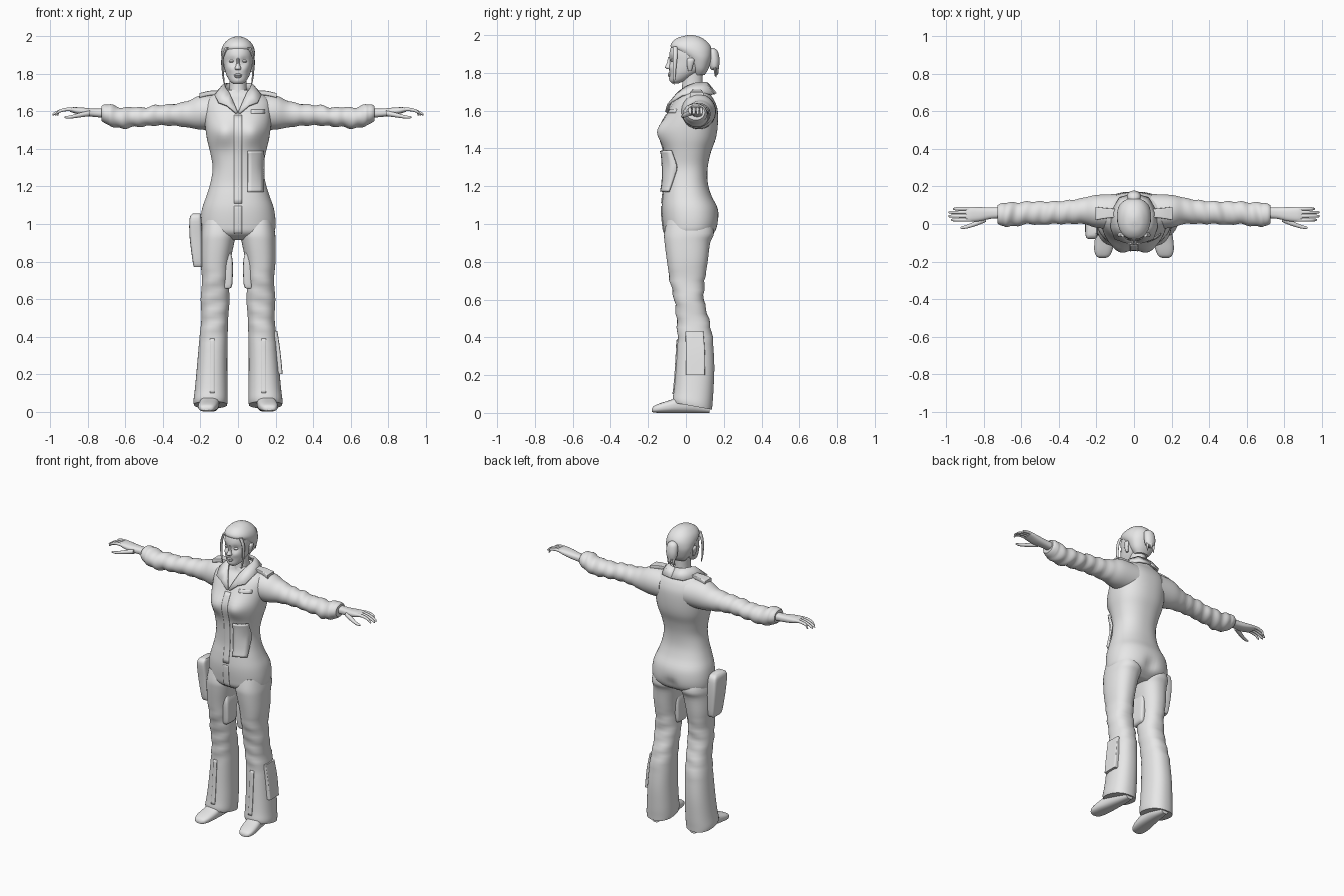
import bpy, bmesh, math
from mathutils import Vector
from mathutils.bvhtree import BVHTree

grey = bpy.data.materials.new("plain_grey")
grey.diffuse_color = (0.8, 0.8, 0.8, 1)


def finish(name, bm, mirror=False, angle=40):
    bmesh.ops.recalc_face_normals(bm, faces=bm.faces)
    me = bpy.data.meshes.new(name)
    bm.to_mesh(me)
    bm.free()
    me.materials.append(grey)
    me.shade_smooth()
    me.set_sharp_from_angle(angle=math.radians(angle))
    ob = bpy.data.objects.new(name, me)
    bpy.context.collection.objects.link(ob)
    if mirror:
        ob.modifiers.new("mirror", 'MIRROR').use_mirror_merge = False
    return ob


def smooth_rows(rows, steps):
    """Catmull-Rom interpolation between cross-sections."""
    out = []
    for i in range(len(rows) - 1):
        p = [rows[max(i - 1, 0)], rows[i], rows[i + 1], rows[min(i + 2, len(rows) - 1)]]
        for s in range(steps):
            t = s / steps
            out.append([0.5 * (2 * b + (c - a) * t + (2 * a - 5 * b + 4 * c - d) * t * t
                               + (3 * b - a - 3 * c + d) * t ** 3) for a, b, c, d in zip(*p)])
    return out + [list(rows[-1])]


def loft(name, rows, axis='z', power=2.0, n=32, steps=4, mirror=False, warp=None, angle=40):
    """Rows are (position, low a, high a, low b, high b) along an axis."""
    bm = bmesh.new()
    rings = []
    for t, a0, a1, b0, b1 in smooth_rows(rows, steps):
        ring = []
        for k in range(n):
            th = 2 * math.pi * (k + 0.5) / n
            c, s = math.cos(th), math.sin(th)
            a = (a0 + a1) / 2 + (a1 - a0) / 2 * math.copysign(abs(c) ** (2 / power), c)
            b = (b0 + b1) / 2 + (b1 - b0) / 2 * math.copysign(abs(s) ** (2 / power), s)
            co = Vector({'z': (a, b, t), 'x': (t, a, b), 'y': (a, t, b)}[axis])
            if warp:
                warp(co)
            ring.append(bm.verts.new(co))
        rings.append(ring)
    for r, q in zip(rings, rings[1:]):
        for k in range(n):
            bm.faces.new((r[k], r[(k + 1) % n], q[(k + 1) % n], q[k]))
    bm.faces.new(rings[0])
    bm.faces.new(rings[-1])
    return finish(name, bm, mirror, angle)


def bump(v, x, z, size):
    return math.exp(-((abs(v.x) - x) ** 2 + (v.z - z) ** 2) / (size * size))


# Torso of the overalls, with chest and seat shaped in
def shape_torso(v):
    if v.y < 0:
        v.y -= 0.036 * bump(v, 0.075, 1.485, 0.065)
    elif v.z < 1.15:
        v.y -= 0.02 * bump(v, 0.0, 0.98, 0.04)


torso_rows = [(.915, .1, -.06, .09), (.95, .185, -.11, .15), (1.0, .2, -.122, .172),
              (1.08, .192, -.128, .168), (1.15, .168, -.122, .135), (1.22, .147, -.112, .115),
              (1.3, .135, -.112, .115), (1.38, .148, -.116, .132), (1.45, .165, -.123, .157),
              (1.52, .175, -.122, .168), (1.6, .18, -.092, .168), (1.65, .172, -.062, .152),
              (1.685, .14, -.03, .13), (1.715, .07, -.02, .115)]
torso = loft("torso", [(z, -x, x, a, b) for z, x, a, b in torso_rows],
             power=2.3, n=64, warp=shape_torso)


# Flared trouser legs with a hem that drops toward the heel
def shape_leg(v):
    v.z -= 0.22 * (v.y - 0.04) * max(0, 1 - v.z / 0.2)
    if 0.4 < v.z < 0.75:
        v.y += 0.004 * math.sin(v.z * 75 + v.x * 20)


leg = loft("trouser_leg", [(1.02, .03, .185, -.1, .13), (.95, .012, .198, -.115, .148),
                           (.9, .02, .2, -.113, .128), (.8, .04, .2, -.1, .115),
                           (.7, .05, .192, -.085, .1), (.6, .045, .199, -.062, .095),
                           (.5, .052, .195, -.05, .12), (.4, .055, .205, -.045, .14),
                           (.25, .057, .218, -.052, .15), (.12, .055, .23, -.062, .145),
                           (.06, .055, .237, -.07, .14), (.035, .058, .235, -.068, .138)],
           power=2.3, n=40, mirror=True, warp=shape_leg)

# Shoes
loft("shoe", [(.125, .115, .165, 0, .05), (.05, .1, .185, 0, .09), (-.03, .1, .2, 0, .085),
              (-.09, .105, .21, 0, .066), (-.14, .115, .212, 0, .05),
              (-.17, .13, .202, .002, .036), (-.18, .15, .186, .006, .022)],
     'y', power=2.6, mirror=True)


# Wrinkled sleeves
def shape_sleeve(v):
    if 0.25 < v.x < 0.69:
        w = 0.05 * math.sin(v.x * 85 + v.y * 25) * min(1, (v.x - .25) * 10)
        v.y += (v.y - .055) * w
        v.z += (v.z - 1.575) * w * 1.3


loft("sleeve", [(.09, -.03, .16, 1.5, 1.69), (.2, -.02, .155, 1.503, 1.685),
                (.27, 0, .14, 1.515, 1.655), (.36, 0, .125, 1.525, 1.638),
                (.45, 0, .12, 1.525, 1.632), (.5, -.005, .12, 1.52, 1.62),
                (.56, 0, .12, 1.517, 1.624), (.62, -.01, .115, 1.508, 1.62),
                (.67, -.015, .115, 1.52, 1.634), (.71, -.008, .11, 1.537, 1.638),
                (.727, .003, .1, 1.55, 1.63)], 'x', mirror=True, steps=6, warp=shape_sleeve)

# Hands, fingers and thumbs
loft("hand", [(.69, .03, .09, 1.565, 1.617), (.76, .028, .088, 1.57, 1.615),
              (.82, .015, .09, 1.577, 1.62), (.87, .012, .091, 1.59, 1.623),
              (.895, .016, .088, 1.598, 1.62)], 'x', power=2.5, n=24, mirror=True)
for i, (y, reach) in enumerate(((.022, .975), (.042, .99), (.062, .988), (.081, .965))):
    path = ((.865, 1.608, .01), (.91, 1.611, .0095), (.95, 1.602, .0085),
            (reach - .008, 1.587, .007), (reach, 1.582, .003))
    loft(f"finger_{i + 1}", [(x, y - r, y + r, z - r, z + r) for x, z, r in path],
         'x', n=12, mirror=True)
loft("thumb", [(.79, .01, .045, 1.575, 1.605), (.84, -.01, .018, 1.568, 1.594),
               (.89, -.024, -.004, 1.562, 1.58), (.918, -.026, -.012, 1.563, 1.575),
               (.925, -.022, -.016, 1.567, 1.572)], 'x', n=12, mirror=True)

# Neck
loft("neck", [(1.6, -.06, .06, -.055, .09), (1.68, -.052, .052, -.028, .09),
              (1.74, -.046, .046, -.02, .088), (1.82, -.05, .05, -.02, .09)])


# Head with eye sockets and cheeks
def shape_head(v):
    if v.y < 0:
        v.y += 0.011 * bump(v, .034, 1.867, .02) - 0.006 * bump(v, .04, 1.83, .02)
        v.y -= 0.006 * bump(v, 0, 1.765, .02)


loft("head", [(1.745, -.022, .022, -.072, -.035), (1.76, -.042, .042, -.082, 0),
              (1.79, -.06, .06, -.086, .05), (1.82, -.07, .07, -.089, .095),
              (1.86, -.077, .077, -.087, .12), (1.9, -.08, .08, -.088, .128),
              (1.94, -.076, .076, -.078, .122), (1.97, -.06, .06, -.055, .1),
              (1.985, -.035, .035, -.02, .07)], power=2.2, n=48, warp=shape_head)
loft("nose", [(1.885, -.007, .007, -.094, -.07), (1.85, -.01, .01, -.102, -.07),
              (1.83, -.017, .017, -.112, -.07), (1.82, -.013, .013, -.1, -.07)], n=12)
loft("lips", [(1.801, -.01, .01, -.093, -.08), (1.795, -.022, .022, -.097, -.07),
              (1.79, -.02, .02, -.094, -.07), (1.785, -.019, .019, -.096, -.07),
              (1.778, -.008, .008, -.09, -.08)], n=16)
loft("eye", [(1.873, .026, .042, -.078, -.06), (1.867, .021, .048, -.083, -.06),
             (1.86, .026, .042, -.079, -.06)], n=12, mirror=True)
loft("ear", [(1.81, .066, .078, .012, .03), (1.84, .068, .088, .005, .038),
             (1.868, .07, .092, .005, .045), (1.88, .07, .084, .015, .035)], n=14, mirror=True)

# Swept-back hair, tied tail and loose front strands
loft("hair", [(1.79, -.045, .045, .04, .1), (1.82, -.068, .068, .025, .118),
              (1.87, -.085, .085, .0, .134), (1.905, -.09, .09, -.045, .138),
              (1.935, -.087, .087, -.08, .133), (1.962, -.074, .074, -.074, .115),
              (1.985, -.05, .05, -.045, .085), (1.996, -.026, .026, -.008, .055),
              (2.0, -.006, .006, .014, .034)], power=2.2, n=40)
loft("hair_bun", [(1.932, -.012, .012, .125, .148), (1.915, -.032, .032, .115, .168),
                  (1.87, -.038, .038, .12, .178), (1.83, -.032, .032, .126, .174),
                  (1.815, -.015, .015, .135, .165)], n=20)
for i, (x, y, low) in enumerate(((-.02, .16, 1.775), (.004, .168, 1.79), (.022, .155, 1.78))):
    loft(f"tail_end_{i + 1}", [(1.86, x - .012, x + .012, y - .012, y + .008),
                               (1.82, x - .01, x + .01, y - .01, y + .006),
                               (low, x - .002, x + .002, y - .002, y + .002)], n=8)
loft("front_strand", [(1.94, .05, .07, -.07, -.045), (1.89, .074, .086, -.07, -.045),
                      (1.82, .076, .087, -.07, -.052), (1.77, .072, .081, -.068, -.056),
                      (1.735, .068, .071, -.064, -.061)], n=10, mirror=True)

# Folded collar: pairs of upper and lower edge points from back to front
edges = [((0, .112, 1.745), (0, .158, 1.69)), ((.05, .1, 1.748), (.075, .14, 1.688)),
         ((.073, .05, 1.745), (.118, .065, 1.692)), ((.062, -.005, 1.722), (.122, -.02, 1.682)),
         ((.045, -.04, 1.695), (.105, -.076, 1.648)), ((.024, -.072, 1.645), (.06, -.094, 1.632)),
         ((.002, -.1, 1.592), (.012, -.106, 1.592))]
bm = bmesh.new()
pairs = [[bm.verts.new(p) for p in e] for e in edges]
for p, q in zip(pairs, pairs[1:]):
    bm.faces.new((p[0], p[1], q[1], q[0]))
collar = finish("collar", bm, mirror=True)
solid = collar.modifiers.new("thickness", 'SOLIDIFY')
solid.thickness, solid.offset = 0.012, 0

# Shoulder straps
loft("shoulder_strap", [(.085, .035, .08, 1.69, 1.712), (.15, .03, .085, 1.685, 1.71),
                        (.205, .02, .092, 1.672, 1.698)], 'x', power=8, n=20, mirror=True)

# Hip holster, inner thigh pads and shin pocket
loft("holster", [(.77, -.232, -.19, -.04, .035), (.79, -.24, -.19, -.055, .05),
                 (.93, -.258, -.19, -.07, .06), (1.03, -.258, -.195, -.08, .055),
                 (1.055, -.242, -.2, -.06, .03)], power=5, n=24)
loft("thigh_pad", [(.655, .045, .075, -.055, .02), (.68, .03, .075, -.062, .035),
                   (.8, .028, .075, -.07, .045), (.85, .04, .075, -.06, .035)],
     power=5, n=24, mirror=True)
loft("shin_pocket", [(.2, .19, .238, 0, .1), (.32, .19, .226, 0, .1), (.43, .17, .21, -.003, .092)],
     power=10, n=24)

# Thin trim laid on the front of the clothes
bpy.context.view_layer.update()
dg = bpy.context.evaluated_depsgraph_get()
trees = {ob: BVHTree.FromObject(ob, dg) for ob in (torso, leg)}


def front_trim(name, target, x0, x1, z0, z1, lift, mirror=False, nx=4, nz=20):
    bm = bmesh.new()
    grid = []
    for j in range(nz + 1):
        row = []
        for i in range(nx + 1):
            x, z = x0 + (x1 - x0) * i / nx, z0 + (z1 - z0) * j / nz
            hit = trees[target].ray_cast(Vector((x, -1, z)), Vector((0, 1, 0)))[0]
            row.append(bm.verts.new((x, (hit.y if hit else -.05) - lift, z)))
        grid.append(row)
    for r, q in zip(grid, grid[1:]):
        for i in range(nx):
            bm.faces.new((r[i], r[i + 1], q[i + 1], q[i]))
    ob = finish(name, bm, mirror)
    ob.modifiers.new("thickness", 'SOLIDIFY').thickness = lift + 0.004
    return ob


front_trim("zip_flap", torso, -.02, .02, 1.11, 1.58, .005)
front_trim("lower_zip_flap", torso, -.02, .02, .95, 1.095, .005)
front_trim("chest_tag", torso, .07, .145, 1.59, 1.61, .005, nz=3)
front_trim("waist_pocket", torso, .05, .13, 1.17, 1.39, .009)
front_trim("shin_trim", leg, .125, .15, .1, .39, .006, mirror=True)
